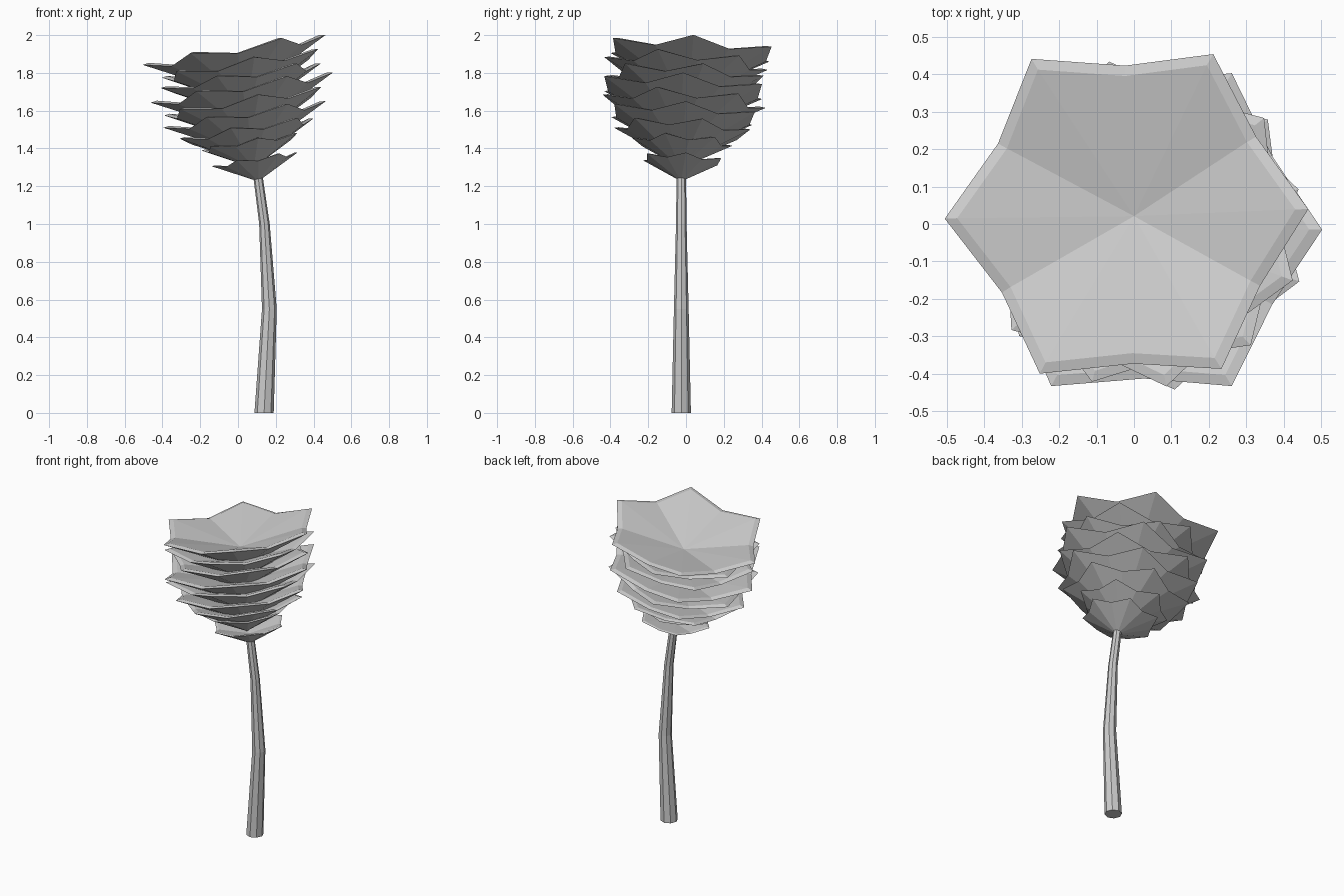
import bpy, bmesh, math
from mathutils import Vector

if "Cube" in bpy.data.objects:
    bpy.data.objects.remove(bpy.data.objects["Cube"])


def make_object(name, bm):
    bmesh.ops.recalc_face_normals(bm, faces=bm.faces)
    mesh = bpy.data.meshes.new(name)
    bm.to_mesh(mesh)
    bm.free()
    obj = bpy.data.objects.new(name, mesh)
    bpy.context.collection.objects.link(obj)
    return obj


def bridge(bm, a, b):
    n = len(a)
    for i in range(n):
        bm.faces.new((a[i], a[(i + 1) % n], b[(i + 1) % n], b[i]))


# Bent, tapering eight-sided trunk: x, z, radius
bm = bmesh.new()
rings = []
for x, z, r in [(0.138, 0, 0.051), (0.166, 0.55, 0.039), (0.14, 1.0, 0.028), (0.106, 1.25, 0.025)]:
    rings.append([bm.verts.new((x + r * math.cos(math.tau * k / 8),
                                -0.025 + r * math.sin(math.tau * k / 8), z))
                  for k in range(8)])
for a, b in zip(rings, rings[1:]):
    bridge(bm, a, b)
bm.faces.new(rings[0])
bm.faces.new(rings[-1])
make_object("trunk", bm)


# Six-pointed cupped leaf layer, tilted up toward +x
def leaf_layer(name, cx, cy, z, radius, turn):
    bm = bmesh.new()

    def point(r, angle, h):
        x, y = r * math.cos(angle), r * math.sin(angle)
        return bm.verts.new(Vector((cx + x - 0.165 * h, cy + y + 0.05 * h,
                                    z + h + 0.165 * x - 0.05 * y)))

    rim, lip = [], []
    for k in range(12):
        a = math.radians(turn) + math.tau * k / 12
        r = radius * (0.82 if k % 2 else 1)
        drop = 0.085 * radius if k % 2 else 0
        rim.append(point(r, a, -drop))
        lip.append(point(r * 0.93, a, -drop + 0.01 * radius))
    top = point(0, 0, -0.25 * radius)
    bottom = point(0, 0, -0.51 * radius)
    bridge(bm, rim, lip)
    for k in range(12):
        bm.faces.new((lip[k], lip[(k + 1) % 12], top))
        bm.faces.new((rim[k], rim[(k + 1) % 12], bottom))
    make_object(name, bm)


# Crown: centre x, centre y, rim height, radius, rotation
layers = [
    (0.088, -0.02, 1.342, 0.228, 5),
    (0.085, -0.02, 1.38, 0.14, 35),
    (0.06, -0.02, 1.435, 0.27, 40),
    (0.045, -0.02, 1.505, 0.37, 17),
    (0.035, -0.015, 1.58, 0.43, 2),
    (0.025, -0.01, 1.65, 0.44, -19),
    (0.02, -0.015, 1.722, 0.482, 0),
    (0.015, -0.005, 1.785, 0.435, 13),
    (0.01, 0.0, 1.85, 0.44, -20),
    (-0.02, 0.027, 1.922, 0.485, 1.5),
]
for i, layer in enumerate(layers):
    leaf_layer(f"leaf_layer_{i + 1}", *layer)
